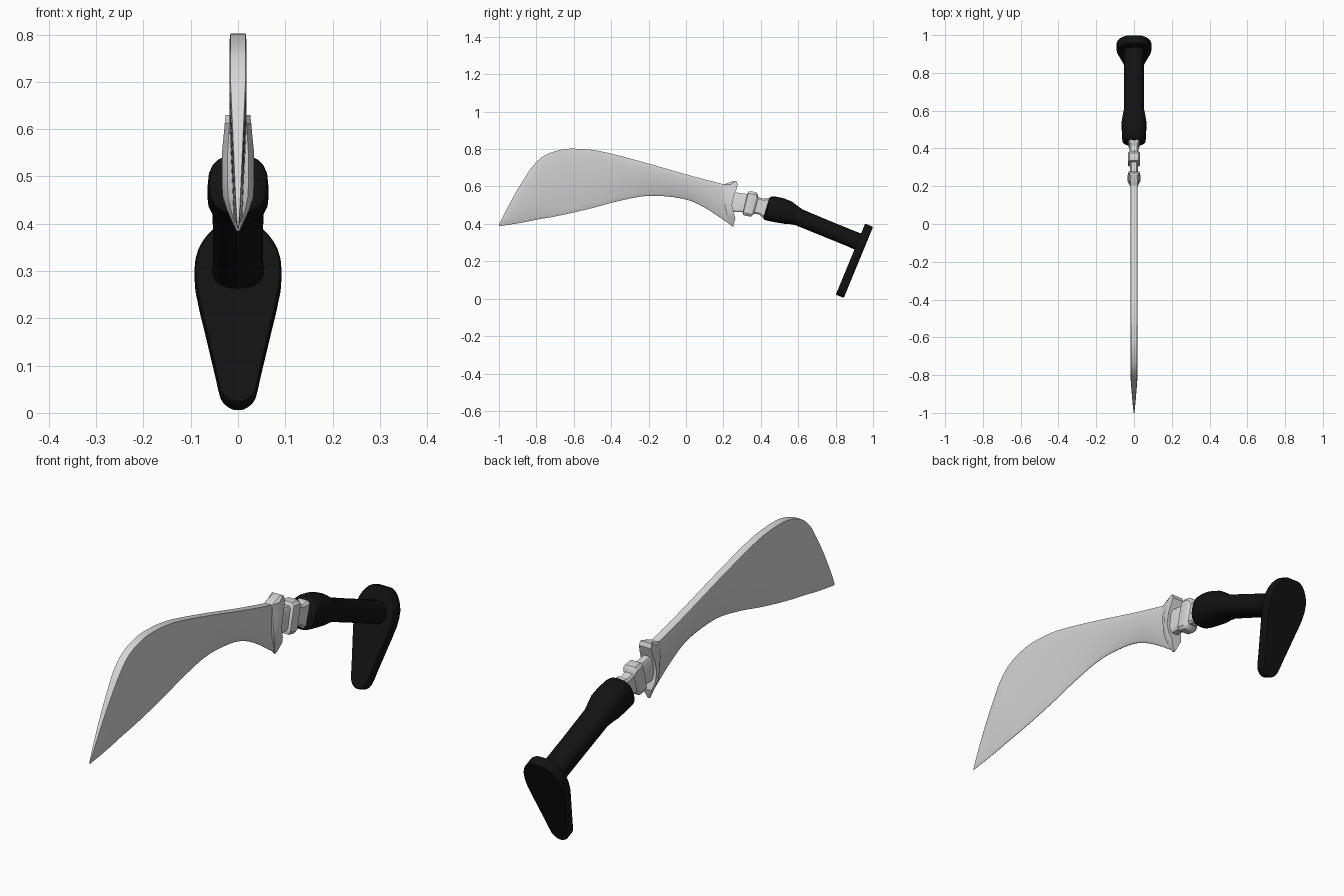
import bpy, bmesh, math
from mathutils import Vector

if "Cube" in bpy.data.objects:
    bpy.data.objects.remove(bpy.data.objects["Cube"])


def material(name, rgb):
    m = bpy.data.materials.new(name)
    m.diffuse_color = (*rgb, 1)
    m.use_nodes = True
    m.node_tree.nodes["Principled BSDF"].inputs["Base Color"].default_value = m.diffuse_color
    return m


STEEL = material("pale steel", (0.68, 0.68, 0.68))
BLACK = material("black grip", (0.006, 0.006, 0.006))


def loft(name, rings, mat, angle=40):
    """Skin a list of closed rings and cap both ends."""
    bm = bmesh.new()
    rows = [[bm.verts.new(p) for p in ring] for ring in rings]
    n = len(rows[0])
    for a, b in zip(rows, rows[1:]):
        for i in range(n):
            bm.faces.new((a[i], a[(i + 1) % n], b[(i + 1) % n], b[i]))
    bm.faces.new(rows[0][::-1])
    bm.faces.new(rows[-1])
    bmesh.ops.recalc_face_normals(bm, faces=bm.faces)
    me = bpy.data.meshes.new(name)
    bm.to_mesh(me)
    bm.free()
    for p in me.polygons:
        p.use_smooth = True
    me.set_sharp_from_angle(angle=math.radians(angle))
    me.materials.append(mat)
    ob = bpy.data.objects.new(name, me)
    bpy.context.collection.objects.link(ob)
    return ob


def section(y, z, tilt, hh, hw, shape):
    """Cross-section centred at (y, z), its plane leaning by tilt degrees."""
    t = math.radians(tilt)
    return [(a * hw, y + b * hh * math.sin(t), z + b * hh * math.cos(t)) for a, b in shape]


def spline(pts, steps):
    """Catmull-Rom samples through a list of tuples."""
    pts = [Vector(p) for p in pts]
    out = []
    for i in range(len(pts) - 1):
        p0, p1, p2, p3 = (pts[max(0, min(len(pts) - 1, i + k))] for k in (-1, 0, 1, 2))
        for s in range(steps):
            t = s / steps
            out.append(0.5 * (2 * p1 + (p2 - p0) * t + (2 * p0 - 5 * p1 + 4 * p2 - p3) * t * t
                              + (3 * p1 - p0 - 3 * p2 + p3) * t ** 3))
    return out + [pts[-1]]


# Blade: spine (y, z) and cutting edge (y, z) pairs from tip to guard
pairs = [(-1, .395, -1, .388), (-.95, .495, -.93, .398), (-.9, .585, -.86, .41),
         (-.85, .665, -.79, .424), (-.81, .72, -.72, .436), (-.755, .767, -.65, .45),
         (-.675, .795, -.57, .468), (-.595, .802, -.48, .49), (-.46, .789, -.36, .522),
         (-.245, .735, -.2, .55), (0, .665, -.02, .535), (.1, .638, .1, .487),
         (.22, .607, .245, .39)]
profile = [(0, .9), (.05, 1), (.2, .92), (.93, .5), (1, .05)]
rings = []
for yt, zt, yb, zb in spline(pairs, 4):
    half = []
    for f, w in profile:
        y, z = yt + (yb - yt) * f, zt + (zb - zt) * f
        taper = min(1, .08 + ((y + 1) / .2) ** .8) if y > -1 else .08
        half.append((.018 * w * taper, y, z))
    rings.append(half + [(-x, y, z) for x, y, z in reversed(half)])
loft("blade", rings, STEEL)

# Guard: stacked blocks (z, front y, back y, half width)
levels = [(.385, .243, .252, .004), (.43, .225, .264, .024), (.46, .215, .255, .033),
          (.50, .207, .246, .034), (.55, .204, .256, .034), (.58, .204, .268, .031),
          (.612, .204, .277, .028), (.63, .258, .270, .026)]
loft("guard", [[(-w * .65, a, z), (w * .65, a, z), (w, (a + b) / 2, z), (w, b, z),
                (-w, b, z), (-w, (a + b) / 2, z)] for z, a, b, w in levels], STEEL, 30)

# Neck, ring and collar between guard and grip
box = [(-1, -.8), (-.7, -1), (.7, -1), (1, -.8), (1, .8), (.7, 1), (-.7, 1), (-1, .8)]
neck = [(.235, .517, 10, .055, .02), (.316, .511, 13, .05, .02), (.32, .511, 14, .064, .031),
        (.328, .510, 14, .067, .033), (.36, .504, 14, .067, .033), (.367, .502, 14, .062, .031),
        (.375, .499, 14, .046, .024), (.405, .492, 15, .044, .024), (.42, .488, 16, .054, .029),
        (.45, .482, 17, .056, .029)]
loft("neck_and_ring", [section(*s, box) for s in neck], STEEL, 30)

# Grip: rounded handle with a swollen front
N = 20
oval = []
for i in range(N):
    c, s = math.cos(math.tau * i / N), math.sin(math.tau * i / N)
    oval.append((math.copysign(abs(c) ** .8, c), math.copysign(abs(s) ** .8, s)))
grip = [(.43, .486, 17, .056, .052), (.437, .484, 17, .065, .061), (.46, .481, 17, .068, .064),
        (.5, .473, 18, .068, .065), (.545, .46, 20, .063, .065), (.575, .448, 22, .053, .06),
        (.605, .435, 22, .046, .054), (.75, .375, 22.4, .045, .053), (.88, .322, 22.4, .045, .053),
        (.935, .299, 22.4, .047, .056)]
loft("grip", [section(*s, oval) for s in grip], BLACK)

# Pommel plate: tapered rounded outline (distance from top, half width)
outline = spline([(0, .03), (.012, .052), (.04, .075), (.08, .09), (.14, .09), (.24, .069),
                  (.335, .048), (.385, .037), (.404, .022), (.411, .008)], 2)
side = [(w, v) for v, w in outline]
outline = side + [(-w, v) for w, v in reversed(side)]
A = math.radians(22.4)
down = Vector((0, -math.sin(A), -math.cos(A)))
axis = Vector((0, math.cos(A), -math.sin(A)))
top = Vector((0, .979, .393))


def plate_ring(depth, k):
    return [top + Vector((w * k, 0, 0)) + down * (.2055 + (v - .2055) * (1 - (1 - k) * .4)) + axis * depth
            for w, v in outline]


loft("pommel_plate", [plate_ring(d, k) for d, k in
                      ((-.023, .96), (-.018, 1), (.018, 1), (.023, .96))], BLACK)
